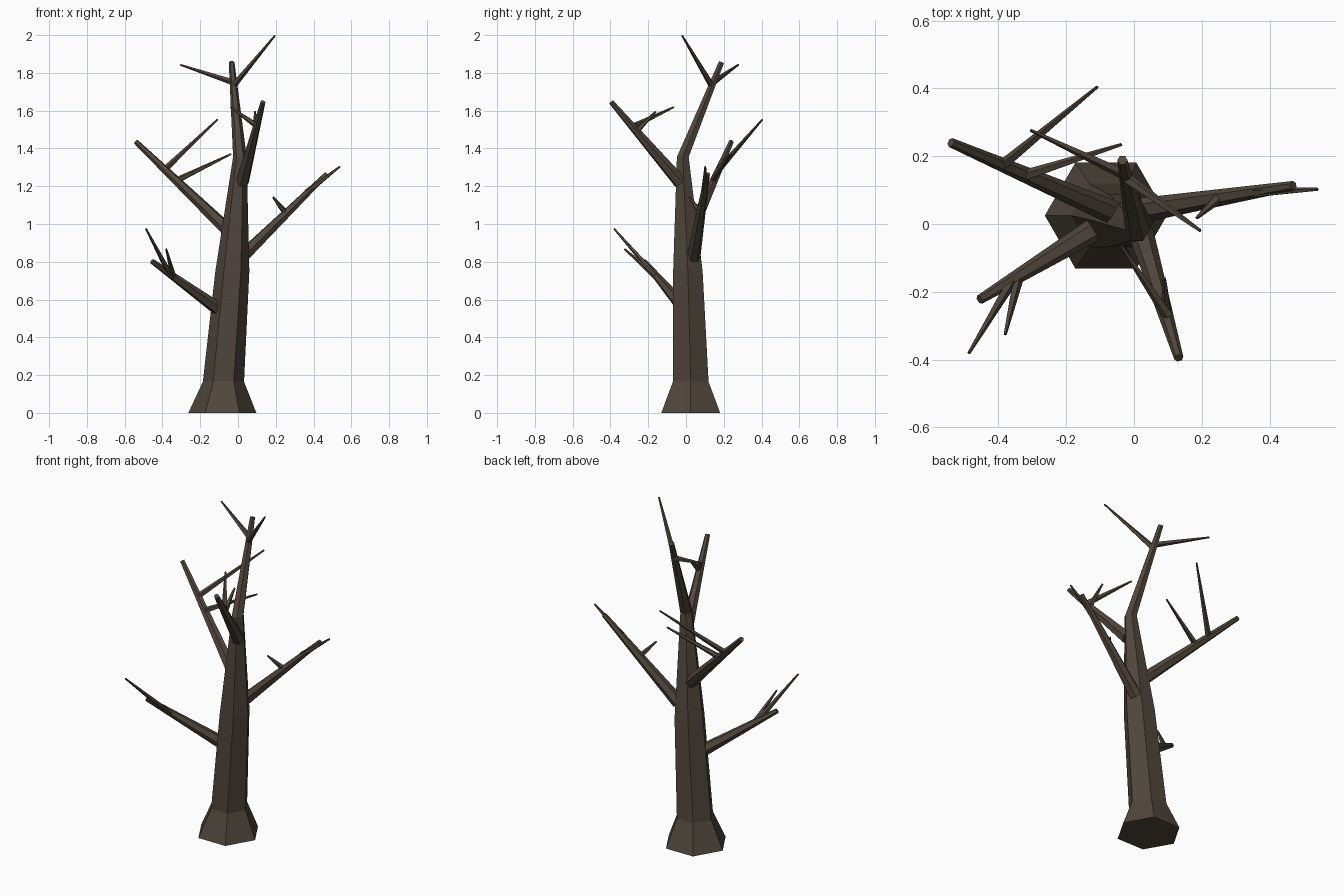
import bpy, bmesh, math
from mathutils import Vector

if "Cube" in bpy.data.objects:
    bpy.data.objects.remove(bpy.data.objects["Cube"])

bark = bpy.data.materials.new("dark bark")
bark.diffuse_color = (0.080, 0.062, 0.045, 1)
bark.use_nodes = True
bark.node_tree.nodes["Principled BSDF"].inputs["Base Color"].default_value = bark.diffuse_color


def finish(name, bm):
    bmesh.ops.recalc_face_normals(bm, faces=bm.faces)
    me = bpy.data.meshes.new(name)
    bm.to_mesh(me)
    bm.free()
    me.materials.append(bark)
    ob = bpy.data.objects.new(name, me)
    bpy.context.collection.objects.link(ob)
    return ob


def loft(name, rings):
    """Skin a list of vertex-position rings and cap both ends."""
    bm = bmesh.new()
    rows = [[bm.verts.new(p) for p in ring] for ring in rings]
    n = len(rows[0])
    for a, b in zip(rows, rows[1:]):
        for i in range(n):
            j = (i + 1) % n
            bm.faces.new((a[i], a[j], b[j], b[i]))
    bm.faces.new(rows[0])
    bm.faces.new(rows[-1])
    return finish(name, bm)


def limb(name, start, end, r0, r1, sides):
    """Tapered straight limb with its ends square to its direction."""
    start, end = Vector(start), Vector(end)
    q = (end - start).to_track_quat('Z', 'Y')
    ring = lambda c, r: [c + q @ Vector((r * math.cos(t), r * math.sin(t), 0))
                         for t in (2 * math.pi * i / sides for i in range(sides))]
    loft(name, [ring(start, r0), ring(end, r1)])


# Trunk: flared hexagonal foot, leaning shaft, bent leader (x, y, z, radius)
trunk = [(-0.083, 0.025, 0.0, 0.18), (-0.077, 0.025, 0.165, 0.109),
         (-0.030, 0.010, 0.75, 0.090), (0.010, -0.017, 1.355, 0.036),
         (-0.034, 0.188, 1.857, 0.015)]
loft("trunk", [[(x + r * math.cos(i * math.pi / 3), y + r * math.sin(i * math.pi / 3),
                 z + (0 if k < 4 else -0.4 * r * math.sin(i * math.pi / 3))) for i in range(6)]
               for k, (x, y, z, r) in enumerate(trunk)])

# Main branches
for name, a, b in [
        ("branch_upper_left", (-0.03, 0.02, 0.945), (-0.54, 0.24, 1.435)),
        ("branch_lower_left", (-0.09, 0.0, 0.54), (-0.455, -0.223, 0.803)),
        ("branch_right", (0.02, 0.04, 0.825), (0.47, 0.113, 1.265)),
        ("branch_front", (0.022, -0.03, 1.22), (0.132, -0.395, 1.645))]:
    limb(name, a, b, 0.037, 0.014, 6)

# Thin twigs
twigs = [((-0.385, 0.175, 1.29), (-0.108, 0.404, 1.553)),
         ((-0.315, 0.145, 1.235), (-0.037, 0.234, 1.37)),
         ((-0.355, -0.160, 0.725), (-0.487, -0.380, 0.975)),
         ((-0.340, -0.152, 0.715), (-0.380, -0.325, 0.868)),
         ((0.36, 0.094, 1.165), (0.541, 0.102, 1.305)),
         ((0.25, 0.078, 1.06), (0.185, 0.018, 1.142)),
         ((0.10, -0.27, 1.520), (-0.038, -0.065, 1.618)),
         ((0.095, -0.255, 1.50), (0.090, -0.160, 1.595)),
         ((-0.022, 0.135, 1.735), (0.195, -0.02, 1.997)),
         ((-0.018, 0.142, 1.748), (-0.305, 0.277, 1.843))]
for i, (a, b) in enumerate(twigs):
    limb(f"twig_{i + 1}", a, b, 0.017, 0.005, 5)
